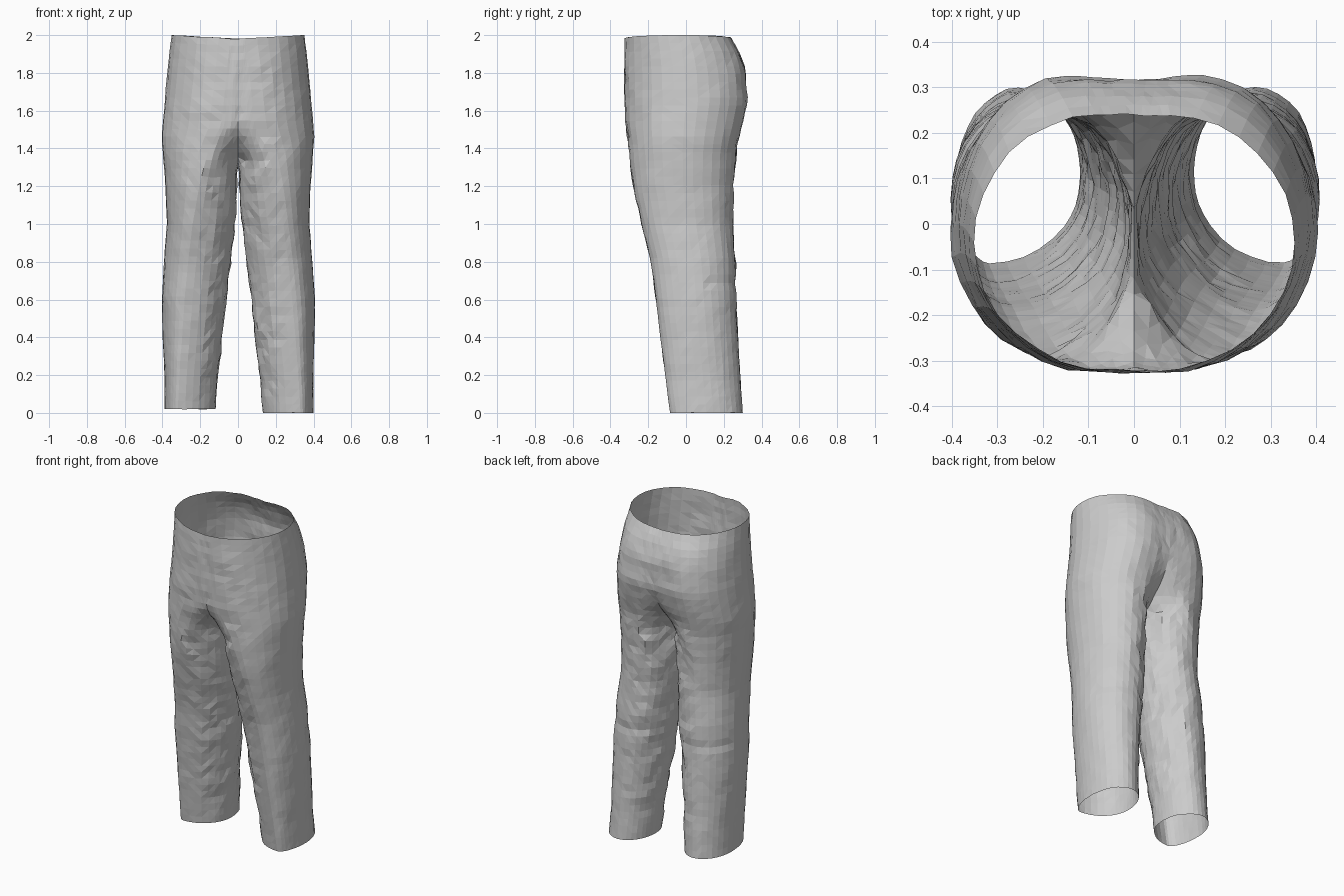
import bpy, bmesh, math
from mathutils import Vector, noise

cube = bpy.data.objects.get("Cube")
if cube:
    bpy.data.objects.remove(cube)

CROTCH = 1.38
N_IN, N_OUT, N_GAP = 5, 16, 8   # points: seam to leg front, outer half, inner thigh

# z, outer x, front y, back y, x of front-most point, x of back-most point, front dent, back dent
HIPS = [(1.38, .398, -.30, .264, .16, .18, .11, .12),
        (1.45, .405, -.308, .278, .125, .175, .045, .07),
        (1.52, .40, -.32, .298, .09, .165, .012, .03),
        (1.65, .388, -.325, .326, .075, .15, 0, .006),
        (1.8, .374, -.325, .314, .06, .13, 0, 0),
        (1.9, .364, -.325, .288, .05, .11, 0, 0),
        (2.0, .352, -.322, .238, .04, .08, 0, 0)]
# z, outer x, front y, back y, x of front-most point, x of back-most point, inner x
LEGS = [(0, .394, -.085, .30, .325, .26, .125), (.2, .394, -.11, .287, .315, .25, .112),
        (.4, .402, -.135, .274, .30, .24, .088), (.6, .405, -.16, .267, .285, .23, .065),
        (.8, .394, -.185, .262, .265, .215, .04), (1.0, .376, -.235, .248, .24, .195, .02),
        (1.2, .384, -.28, .252, .205, .185, .006), (1.38, .398, -.30, .264, .16, .18, .004)]


def sample(table, z):
    """Interpolate a table of sections at height z."""
    for a, b in zip(table, table[1:]):
        if z <= b[0] + 1e-6:
            t = (z - a[0]) / (b[0] - a[0])
            return [p + (q - p) * t for p, q in zip(a, b)]
    return table[-1]


def outer_arc(out, yf, yb, fx, bx):
    """Half ring from the front-most point round the outside to the back-most."""
    pts = []
    for i in range(N_OUT + 1):
        a = math.pi * (i / N_OUT - .5)
        cx = fx if a < 0 else bx
        pts.append((cx + (out - cx) * math.cos(a),
                    (yf + yb) / 2 + (yb - yf) / 2 * math.sin(a)))
    return pts


def hip_section(z):
    """Open half ring from the front centre seam round to the back seam."""
    _, out, yf, yb, fx, bx, fd, bd = sample(HIPS, z)
    steps = [i / N_IN for i in range(N_IN + 1)]
    front = [(fx * (1 - s), yf + fd * s * s) for s in steps[:0:-1]]
    back = [(bx * (1 - s), yb - bd * s * s) for s in steps[1:]]
    return front + outer_arc(out, yf, yb, fx, bx) + back


def leg_section(z):
    """Closed ring in the same point order, with the inner thigh at the end."""
    _, out, yf, yb, fx, bx, inn = sample(LEGS, z)
    corner = math.radians(55)
    gap = math.pi - 2 * corner
    turns = [corner * i / N_IN for i in range(1, N_IN + 1)]
    turns += [corner + gap * i / (N_GAP + 1) for i in range(1, N_GAP + 1)]
    turns += [math.pi - corner * i / N_IN for i in range(N_IN, 0, -1)]
    inner = []
    for t in turns:
        cx = bx if t < math.pi / 2 else fx
        inner.append((cx - (cx - inn) * math.sin(t),
                      (yf + yb) / 2 + (yb - yf) / 2 * math.cos(t)))
    return inner[-N_IN:] + outer_arc(out, yf, yb, fx, bx) + inner[:-N_IN]


def wrinkle(x, y, z, side, cx, cy, seam):
    """Push a point in or out for cloth folds, strongest on the inner legs."""
    inner = max(0, min(1, (.28 - abs(x)) / .14))
    fade = min(1, z / .3)
    amp = .003 + .009 * inner * fade * (1 if z < 1.5 else .4)
    p = Vector((x * 13, y * 10, z * 9))
    d = amp * noise.noise(p) + amp * .7 * noise.noise(p * 2.1)
    if y > .1 and abs(z - .68) < .02:      # crease behind the knee
        d -= .005
    out = Vector((x - side * cx, y - cy)).normalized()
    nx, ny = x + out.x * d, y + out.y * d
    nx = 0 if seam else side * max(.003, side * nx)
    return nx, ny, z + d * .5


def build_side(bm, side):
    rows = []
    n_arc = 2 * N_IN + N_OUT + 1
    hem = 0 if side > 0 else .02
    # Leg rows from the hem to just under the crotch, both legs leaning a little left
    for k in range(32):
        z = hem + (CROTCH - hem) * k / 32
        sag = .08 * max(0, 1 - (CROTCH - z) / .4)
        lean = .006 * max(0, 1 - z)
        row = []
        for i, (x, y) in enumerate(leg_section(z)):
            j = max(0, i - n_arc + 1) / (N_GAP + 1)
            zz = z - sag * math.sin(math.pi * j)
            row.append(bm.verts.new(wrinkle(side * x + lean, y, zz, side, .21, .06, False)))
        rows.append(row)
    # Crotch row: the inner thigh closes onto the centre seam
    pts = hip_section(CROTCH)
    y0, y1 = pts[0][1], pts[-1][1]
    pts += [(0, y1 + (y0 - y1) * j / (N_GAP + 1)) for j in range(1, N_GAP + 1)]
    row = []
    for i, (x, y) in enumerate(pts):
        j = max(0, i - n_arc + 1) / (N_GAP + 1)
        zz = CROTCH - .08 * math.sin(math.pi * j)
        seam = i == 0 or i >= n_arc - 1
        row.append(bm.verts.new(wrinkle(side * x, y, zz, side, .19, 0, seam)))
    rows.append(row)
    # Hip rows up to the waist, which dips at the centre
    for k in range(1, 16):
        z = CROTCH + (2 - CROTCH) * k / 15
        row = []
        for i, (x, y) in enumerate(hip_section(z)):
            dip = .02 * (1 - x / .352) * max(0, (z - 1.8) / .2)
            seam = i in (0, n_arc - 1)
            row.append(bm.verts.new(wrinkle(side * x, y, z - dip, side, 0, 0, seam)))
        rows.append(row)
    # Skin between neighbouring rows
    for low, high in zip(rows, rows[1:]):
        closed = len(high) > n_arc
        count = len(high) if closed else n_arc - 1
        for i in range(count):
            j = (i + 1) % len(low) if closed else i + 1
            quad = [low[i], low[j], high[j], high[i]]
            bm.faces.new(quad if side > 0 else quad[::-1])


# Trousers: both halves welded along the centre seam
bm = bmesh.new()
for side in (1, -1):
    build_side(bm, side)
seam_verts = [v for v in bm.verts if v.co.x == 0]
bmesh.ops.remove_doubles(bm, verts=seam_verts, dist=.0005)
bmesh.ops.triangulate(bm, faces=bm.faces[:])
mesh = bpy.data.meshes.new("trousers")
bm.to_mesh(mesh)
bm.free()
trousers = bpy.data.objects.new("trousers", mesh)
bpy.context.collection.objects.link(trousers)

# Plain grey cloth
cloth = bpy.data.materials.new("grey cloth")
cloth.use_nodes = True
grey = (.6, .6, .6, 1)
cloth.diffuse_color = grey
cloth.node_tree.nodes["Principled BSDF"].inputs["Base Color"].default_value = grey
mesh.materials.append(cloth)
